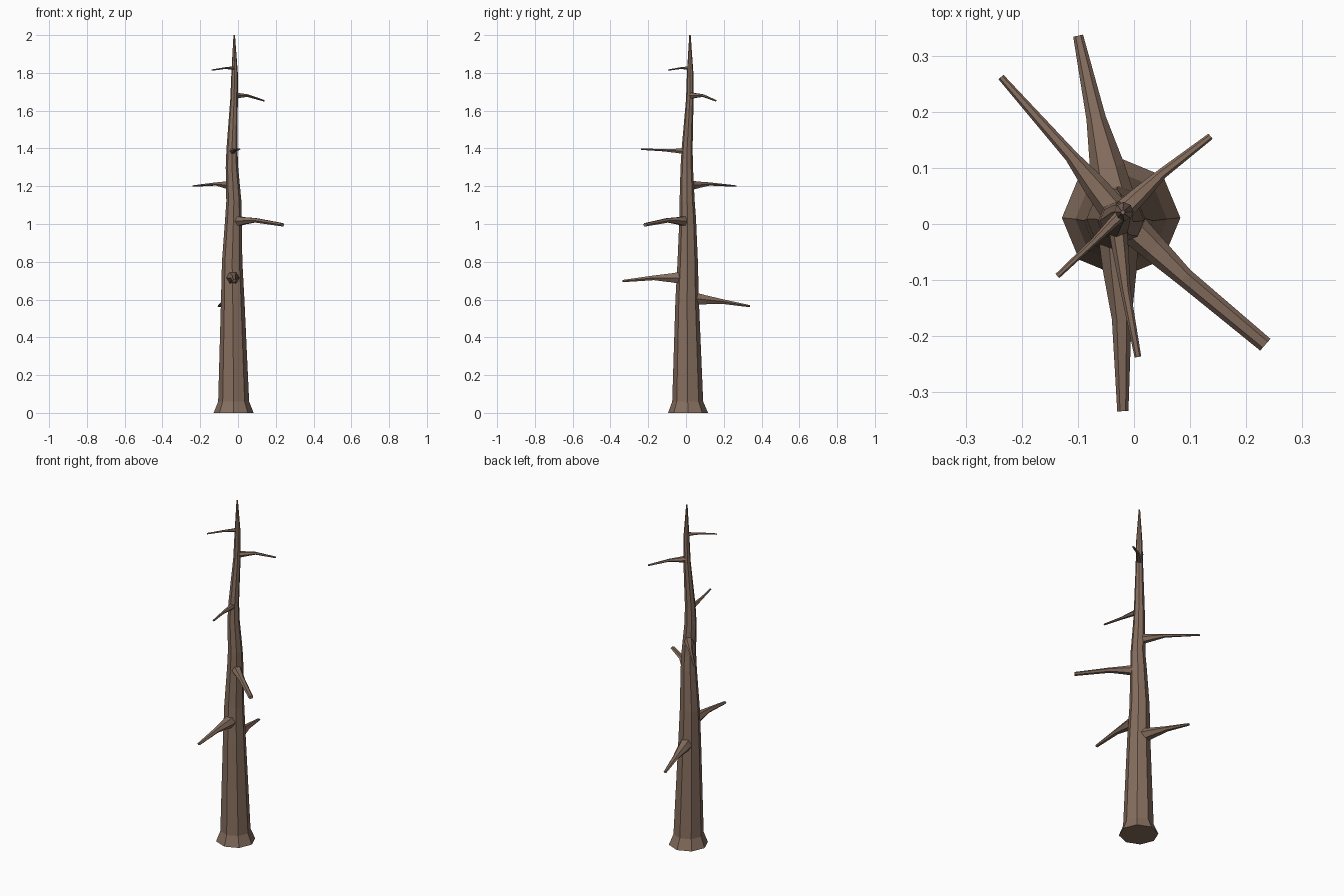
import bpy, bmesh, math
from mathutils import Vector

old = bpy.data.objects.get("Cube")
if old:
    bpy.data.objects.remove(old, do_unlink=True)

bark = bpy.data.materials.new("brown_bark")
bark.use_nodes = True
colour = (0.235, 0.155, 0.112, 1)
bark.diffuse_color = colour
bark.node_tree.nodes["Principled BSDF"].inputs["Base Color"].default_value = colour


def loft(name, rings):
    """Skin a list of equal-sided rings and cap both ends."""
    bm = bmesh.new()
    loops = [[bm.verts.new(p) for p in ring] for ring in rings]
    n = len(loops[0])
    for a, b in zip(loops, loops[1:]):
        for i in range(n):
            j = (i + 1) % n
            bm.faces.new((a[i], a[j], b[j], b[i]))
    bm.faces.new(loops[0][::-1])
    bm.faces.new(loops[-1])
    bmesh.ops.recalc_face_normals(bm, faces=bm.faces)
    mesh = bpy.data.meshes.new(name)
    bm.to_mesh(mesh)
    bm.free()
    mesh.materials.append(bark)
    obj = bpy.data.objects.new(name, mesh)
    bpy.context.collection.objects.link(obj)


def ring(centre, u, v, ru, rv, sides):
    angles = [math.tau * i / sides for i in range(sides)]
    return [centre + u * ru * math.cos(a) + v * rv * math.sin(a) for a in angles]


# Trunk: centre x, centre y, height, radius
X, Y, Z = Vector((1, 0, 0)), Vector((0, 1, 0)), Vector((0, 0, 1))
trunk = [
    (-0.023, 0.011, 0, 0.106), (-0.023, 0.009, 0.06, 0.082),
    (-0.028, 0.006, 0.6, 0.062), (-0.031, 0.009, 0.8, 0.054),
    (-0.024, 0.009, 1.03, 0.044), (-0.022, 0.006, 1.12, 0.040),
    (-0.032, 0.004, 1.3, 0.033), (-0.032, 0.006, 1.4, 0.029),
    (-0.021, 0.02, 1.66, 0.020), (-0.018, 0.022, 1.8, 0.017),
    (-0.02, 0.021, 2, 0.004),
]
loft("trunk", [ring(Vector((x, y, z)), X, Y, r, r, 8) for x, y, z, r in trunk])


# Branches: root, bend and tip points, with the root and tip half-widths
branches = {
    "lower_back_branch": ((-0.034, 0.04, 0.605), (-0.068, 0.19, 0.59), (-0.1, 0.337, 0.565), 0.037, 0.009),
    "lower_front_branch": ((-0.028, -0.02, 0.715), (-0.022, -0.17, 0.715), (-0.02, -0.335, 0.698), 0.036, 0.01),
    "middle_left_branch": ((0.0, -0.01, 1.015), (0.09, -0.095, 1.02), (0.235, -0.216, 0.996), 0.028, 0.014),
    "middle_right_branch": ((-0.04, 0.03, 1.205), (-0.113, 0.122, 1.212), (-0.238, 0.263, 1.201), 0.025, 0.006),
    "upper_front_branch": ((-0.03, 0.0, 1.385), (-0.015, -0.12, 1.391), (0.007, -0.238, 1.396), 0.017, 0.006),
    "upper_left_branch": ((-0.015, 0.028, 1.68), (0.05, 0.09, 1.68), (0.137, 0.157, 1.653), 0.018, 0.006),
    "top_right_branch": ((-0.02, 0.02, 1.826), (-0.07, -0.03, 1.825), (-0.137, -0.093, 1.815), 0.011, 0.005),
}
for name, (root, bend, tip, wide, thin) in branches.items():
    root, bend, tip = Vector(root), Vector(bend), Vector(tip)
    side = Z.cross(tip - root).normalized()
    collar = root.lerp(bend, 0.4)
    stations = [
        (root, wide, wide * 1.05),
        (collar, wide * 0.85, wide * 0.75),
        (bend, wide * 0.35 + thin * 0.5, wide * 0.3 + thin * 0.35),
        (tip, thin, thin * 0.7),
    ]
    loft(name, [ring(p, side, Z, w, h, 6) for p, w, h in stations])
